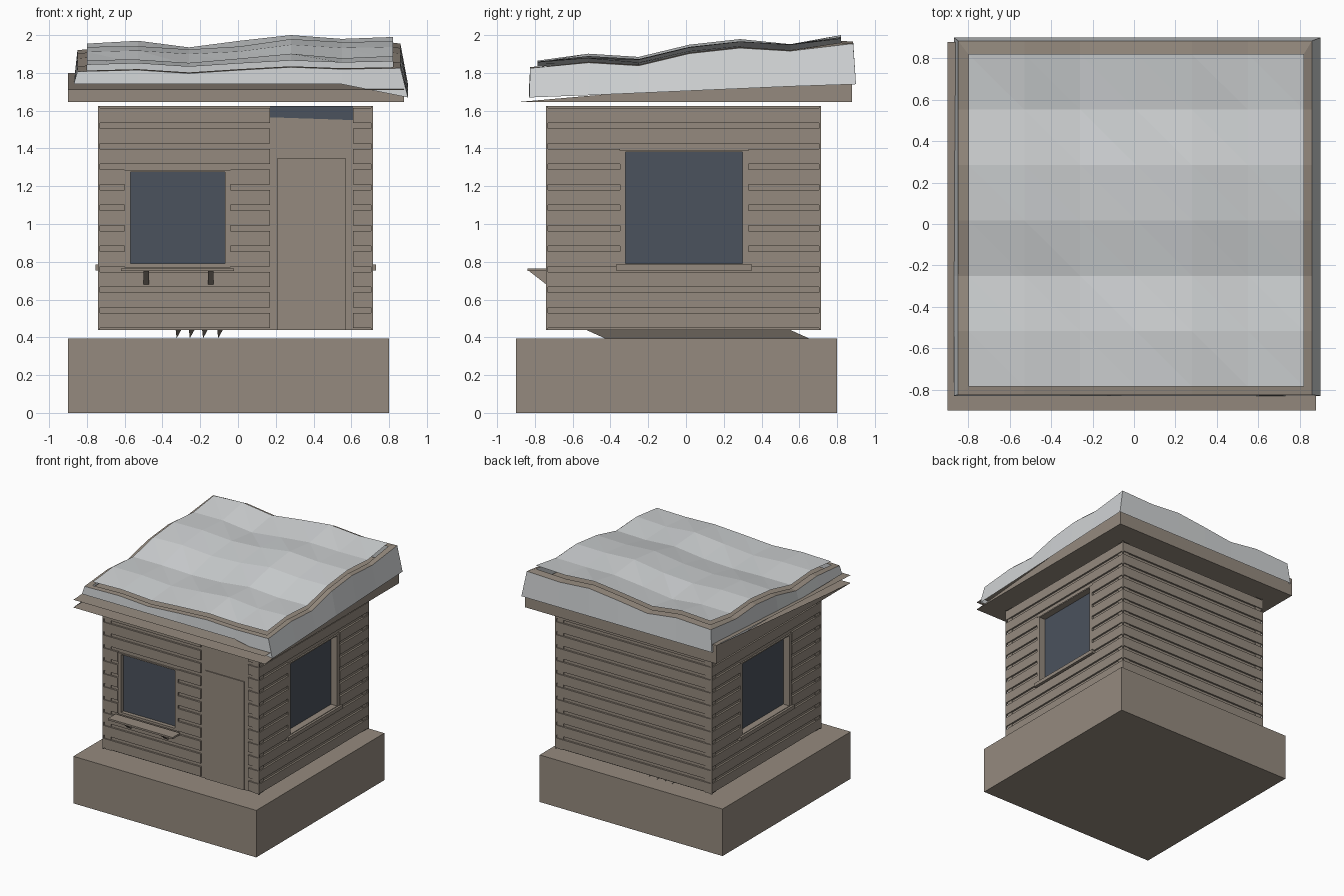
import bpy, bmesh, random
from mathutils import Vector

random.seed(4)
if "Cube" in bpy.data.objects:
    bpy.data.objects.remove(bpy.data.objects["Cube"])


def material(name, rgb):
    m = bpy.data.materials.new(name)
    m.use_nodes = True
    m.diffuse_color = (*rgb, 1)
    m.node_tree.nodes["Principled BSDF"].inputs["Base Color"].default_value = (*rgb, 1)
    return m


WOOD = material("weathered wood", (0.30, 0.255, 0.21))
SNOW = material("snow", (0.63, 0.65, 0.66))
GLASS = material("dark glass", (0.07, 0.085, 0.11))


def finish(bm, name, mat, fix=True):
    if fix:
        bmesh.ops.recalc_face_normals(bm, faces=bm.faces[:])
    me = bpy.data.meshes.new(name)
    bm.to_mesh(me)
    bm.free()
    me.materials.append(mat)
    ob = bpy.data.objects.new(name, me)
    bpy.context.scene.collection.objects.link(ob)
    return ob


def poly(bm, pts):
    return bm.faces.new([bm.verts.new(p) for p in pts])


def box(bm, lo, hi):
    lo, hi = Vector(lo), Vector(hi)
    res = bmesh.ops.create_cube(bm, size=1)
    for v in res["verts"]:
        v.co = [(a + b) / 2 + c * abs(b - a) for a, b, c in zip(lo, hi, v.co)]


def prism(bm, pts, offset):
    face = poly(bm, pts)
    res = bmesh.ops.extrude_face_region(bm, geom=[face], use_keep_orig=True)
    for g in res["geom"]:
        if isinstance(g, bmesh.types.BMVert):
            g.co += Vector(offset)


LOW, HIGH = -0.74, 0.715        # outer wall planes
FLOOR, EAVE = 0.44, 1.625


def wall_point(side, u, d, z):
    """u runs along the wall, d is depth behind its outer plane."""
    return {"front": (u, LOW + d, z), "back": (u, HIGH - d, z),
            "left": (HIGH - d, u, z), "right": (LOW + d, u, z)}[side]


def wall_box(bm, side, u0, u1, z0, z1, d0, d1):
    box(bm, wall_point(side, u0, d0, z0), wall_point(side, u1, d1, z1))


def siding(side, u0, u1, hole=None):
    """Backing sheet and lapped boards, cut around an optional hole."""
    bm = bmesh.new()
    bands = [(FLOOR, EAVE, 0.015, 0.07)]
    bands += [(z, z + 0.08, 0, 0.015) for z in [0.45 + 0.1085 * i for i in range(11)]]
    for z0, z1, d0, d1 in bands:
        if hole and z0 < hole[3] and z1 > hole[2]:
            wall_box(bm, side, u0, hole[0], z0, z1, d0, d1)
            wall_box(bm, side, hole[1], u1, z0, z1, d0, d1)
            if d0:
                wall_box(bm, side, hole[0], hole[1], z0, hole[2], d0, d1)
                wall_box(bm, side, hole[0], hole[1], hole[3], z1, d0, d1)
        else:
            wall_box(bm, side, u0, u1, z0, z1, d0, d1)
    finish(bm, side + "_siding", WOOD)


def window(side, u0, u1, z0, z1, depth):
    bm = bmesh.new()
    w = 0.03
    for a, b, c, d in ((u0 - w, u0, z0 - 0.02, z1 + 0.01), (u1, u1 + w, z0 - 0.02, z1 + 0.01),
                       (u0, u1, z0 - 0.02, z0), (u0, u1, z1, z1 + 0.01)):
        wall_box(bm, side, a, b, c, d, 0.003, 0.07)
    finish(bm, side + "_window_frame", WOOD)
    bm = bmesh.new()
    wall_box(bm, side, u0, u1, z0, z1, depth, depth + 0.005)
    finish(bm, side + "_window_glass", GLASS)


# Foundation block
bm = bmesh.new()
box(bm, (-0.9, -0.9, 0), (0.8, 0.8, 0.395))
finish(bm, "foundation", WOOD)

# Floor joists
bm = bmesh.new()
for x in (-0.32, -0.25, -0.18, -0.1):
    prism(bm, [(x - 0.01, -0.53, FLOOR), (x + 0.02, -0.53, FLOOR), (x - 0.005, -0.43, 0.395)],
          (0, 1.08, 0))
finish(bm, "floor_joists", WOOD)

# Inner hut body and corner posts
bm = bmesh.new()
box(bm, (LOW + 0.07, LOW + 0.07, FLOOR), (HIGH - 0.07, HIGH - 0.07, EAVE))
finish(bm, "hut_body", WOOD)
bm = bmesh.new()
for x in (LOW, HIGH - 0.01):
    for y in (LOW, HIGH - 0.01):
        box(bm, (x, y, FLOOR), (x + 0.01, y + 0.01, EAVE))
finish(bm, "corner_posts", WOOD)

# Walls and windows
A, B = LOW + 0.008, HIGH - 0.008
siding("front", A, 0.17, (-0.6, -0.04, 0.77, 1.285))
siding("back", A, B)
window("front", -0.57, -0.07, 0.79, 1.275, 0.035)
for side in ("left", "right"):
    siding(side, A, B, (-0.35, 0.33, 0.77, 1.39))
    window(side, -0.32, 0.3, 0.79, 1.38, 0.06)
    bm = bmesh.new()
    wall_box(bm, side, -0.37, 0.35, 0.755, 0.785, -0.015, 0.06)
    finish(bm, side + "_window_sill", WOOD)

# Front window shelf on two brackets
bm = bmesh.new()
box(bm, (-0.62, -0.84, 0.75), (-0.02, LOW, 0.765))
for x in (-0.5, -0.16):
    prism(bm, [(x, -0.83, 0.75), (x, LOW, 0.75), (x, LOW, 0.68)], (0.03, 0, 0))
finish(bm, "front_window_shelf", WOOD)

# Door, its surround, the transom and the boards beside it
bm = bmesh.new()
wall_box(bm, "front", 0.17, 0.61, FLOOR, EAVE, 0.012, 0.07)
wall_box(bm, "front", 0.61, 0.65, FLOOR, EAVE, 0.015, 0.07)
finish(bm, "door_surround", WOOD)
bm = bmesh.new()
wall_box(bm, "front", 0.21, 0.57, FLOOR, 1.35, 0.004, 0.012)
finish(bm, "door", WOOD)
bm = bmesh.new()
prism(bm, [(0.17, LOW + 0.008, 1.565), (0.61, LOW + 0.008, 1.55),
           (0.61, LOW + 0.008, EAVE), (0.17, LOW + 0.008, EAVE)], (0, 0.004, 0))
finish(bm, "transom", GLASS)
siding("front", 0.61, B)

# Roof deck: flat soffit and sloping top sheet, open towards the front
P, Q, SOFFIT, LIP, BACK = -0.9, 0.88, 1.645, 1.71, 1.8
bm = bmesh.new()
poly(bm, [(P, P, SOFFIT), (P, Q, SOFFIT), (Q, Q, SOFFIT), (Q, P, SOFFIT)])
poly(bm, [(P, P, LIP), (Q, P, LIP), (Q, Q, BACK), (P, Q, BACK)])
poly(bm, [(Q, Q, SOFFIT), (P, Q, SOFFIT), (P, Q, BACK), (Q, Q, BACK)])
poly(bm, [(Q, P, SOFFIT), (Q, Q, SOFFIT), (Q, Q, BACK)])
poly(bm, [(P, Q, SOFFIT), (P, P, SOFFIT), (P, Q, BACK)])
finish(bm, "roof_deck", WOOD, False)

# Rolling snow surface
N = 6
rise = (1.865, 1.895, 1.88, 1.945, 1.975, 1.96, 2.0)
sway = (-0.045, -0.03, -0.065, -0.03, 0, -0.02, -0.01)


def snow_point(i, j):
    z = rise[j] + sway[i] * (0.5 + 0.5 * j / N)
    if 0 < i < N and 0 < j < N:
        z += random.uniform(-0.012, 0.008)
    return Vector((-0.8 + 0.27 * i, -0.785 + 0.2675 * j, z))


top = {(i, j): snow_point(i, j) for i in range(N + 1) for j in range(N + 1)}
bm = bmesh.new()
verts = {k: bm.verts.new(p) for k, p in top.items()}
for i in range(N):
    for j in range(N):
        a, b, c, d = (verts[k] for k in ((i, j), (i + 1, j), (i + 1, j + 1), (i, j + 1)))
        bm.faces.new((a, b, d))
        bm.faces.new((b, c, d))
finish(bm, "snow_top", SNOW, False)

# Wooden rim and hanging snow skirt around the snow surface
loop = [(i, 0) for i in range(N)] + [(N, j) for j in range(N)]
loop += [(N - i, N) for i in range(N)] + [(0, N - j) for j in range(N)]


def pushed(k, west, east, south, north, z):
    p = top[k]
    x = {0: west, N: east}.get(k[0], p.x)
    y = {0: south, N: north}.get(k[1], p.y)
    return Vector((x, y, z))


rim, skirt = bmesh.new(), bmesh.new()
for n, k in enumerate(loop):
    pair = (k, loop[(n + 1) % len(loop)])
    inner = [top[q] - Vector((0, 0, 0.03)) for q in pair]
    edge = [pushed(q, -0.85, 0.86, -0.825, 0.885, top[q].z - 0.035) for q in pair]
    hem = [pushed(q, -0.87, 0.9, -0.83, 0.9,
                  1.67 + 0.07 * q[1] / N if q[0] == N else 1.74) for q in pair]
    poly(rim, [edge[0], edge[1], inner[1], inner[0]])
    poly(skirt, [hem[0], hem[1], edge[1], edge[0]])
finish(rim, "roof_rim", WOOD, False)
finish(skirt, "snow_skirt", SNOW, False)
